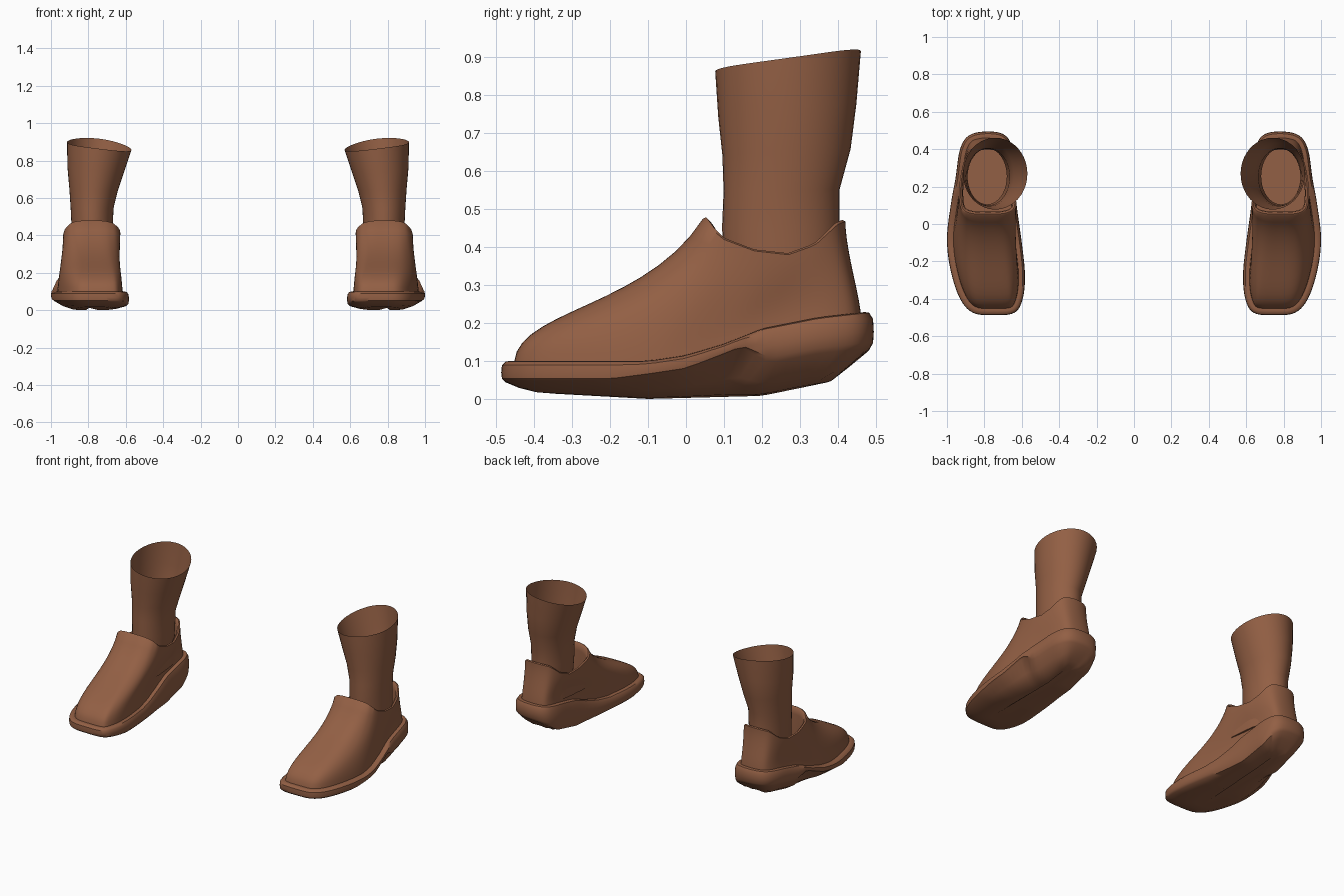
import bpy
import bmesh
import math
from mathutils import Vector

cube = bpy.data.objects.get("Cube")
if cube:
    bpy.data.objects.remove(cube, do_unlink=True)

leather = bpy.data.materials.new("brown_leather")
leather.use_nodes = True
BROWN = (0.29, 0.115, 0.058, 1)
leather.diffuse_color = BROWN
bsdf = leather.node_tree.nodes["Principled BSDF"]
bsdf.inputs["Base Color"].default_value = BROWN
bsdf.inputs["Roughness"].default_value = 0.7


def interp(table, v):
    """Linear lookup in a list of (key, value) pairs."""
    if v <= table[0][0]:
        return table[0][1]
    for (a, p), (b, q) in zip(table, table[1:]):
        if v <= b:
            return p + (q - p) * (v - a) / (b - a)
    return table[-1][1]


def smooth_loop(points, steps=5):
    """Closed Catmull-Rom curve through 2D points."""
    pts, n, out = [Vector(p) for p in points], len(points), []
    for i in range(n):
        a, b, c, d = (pts[(i + k) % n] for k in (-1, 0, 1, 2))
        for s in range(steps):
            t = s / steps
            out.append(0.5 * (2 * b + (c - a) * t + (2 * a - 5 * b + 4 * c - d) * t * t
                              + (3 * b - a - 3 * c + d) * t ** 3))
    return out


def inset(loop, dist):
    """Move a counter-clockwise 2D loop inwards."""
    out = []
    for i, p in enumerate(loop):
        tangent = (loop[(i + 1) % len(loop)] - loop[i - 1]).normalized()
        out.append(p + Vector((-tangent.y, tangent.x)) * dist)
    return out


def lift(loop, height):
    return [Vector((p.x, p.y, height(p))) for p in loop]


def loft(name, rings, angle, cap_start=False, cap_end=False):
    """Skin the rings and make a mirrored pair of objects."""
    for side, sign in (("left", 1), ("right", -1)):
        bm = bmesh.new()
        rows = [[bm.verts.new((p.x * sign, p.y, p.z)) for p in r] for r in rings]
        for lower, upper in zip(rows, rows[1:]):
            for i in range(len(lower)):
                j = (i + 1) % len(lower)
                bm.faces.new((lower[i], lower[j], upper[j], upper[i]))
        if cap_start:
            bm.faces.new(rows[0])
        if cap_end:
            bm.faces.new(rows[-1])
        bmesh.ops.recalc_face_normals(bm, faces=bm.faces)
        mesh = bpy.data.meshes.new(f"{side}_{name}")
        bm.to_mesh(mesh)
        bm.free()
        mesh.materials.append(leather)
        obj = bpy.data.objects.new(mesh.name, mesh)
        bpy.context.collection.objects.link(obj)
        bpy.ops.object.select_all(action="DESELECT")
        obj.select_set(True)
        bpy.context.view_layer.objects.active = obj
        bpy.ops.object.shade_smooth_by_angle(angle=math.radians(angle))


# Outlines of sole and collar, from toe round the outer side to the heel and back
outline = smooth_loop([
    (.75, -.487), (.86, -.475), (.93, -.40), (.98, -.25), (1.0, -.08), (.98, .1),
    (.955, .24), (.93, .4), (.88, .475), (.78, .495), (.69, .475), (.65, .4),
    (.64, .24), (.625, .08), (.6, -.1), (.583, -.27), (.595, -.40), (.64, -.475)])
collar = smooth_loop([
    (.78, .045), (.83, .045), (.875, .05), (.91, .065), (.93, .1), (.935, .18),
    (.925, .27), (.90, .36), (.86, .405), (.785, .42), (.71, .405), (.67, .36),
    (.645, .27), (.635, .18), (.63, .1), (.65, .065), (.69, .05), (.735, .045)])

# Height profiles along the shoe
FLOOR = [(-.46, .02), (-.1, 0), (.2, .008), (.38, .045), (.48, .12)]
EDGE_IN = [(-.49, .045), (-.3, .025), (0, .015), (.2, .015), (.38, .055), (.49, .13)]
EDGE_OUT = [(-.49, .045), (-.2, .045), (0, .075), (.1, .115), (.15, .135),
            (.22, .095), (.35, .12), (.49, .135)]
WELT = [(-.49, .1), (-.1, .1), (0, .115), (.1, .145), (.2, .185), (.35, .215), (.48, .23)]
COLLAR = [(.045, .475), (.07, .445), (.1, .42), (.18, .39), (.27, .38), (.34, .405),
          (.4, .46), (.42, .468)]


def floor_z(p):
    return interp(FLOOR, p.y)


def welt_z(p):
    return interp(WELT, p.y)


def collar_z(p):
    return interp(COLLAR, p.y)


def edge_z(p):
    outer = min(1, max(0, (p.x - .7) / .16))
    return interp(EDGE_IN, p.y) * (1 - outer) + interp(EDGE_OUT, p.y) * outer


def between(f):
    return lambda p: edge_z(p) * (1 - f) + welt_z(p) * f


# Sole: underside, side wall and welt
def underside(f, rise):
    ring = [Vector((p.x + (.78 - p.x) * f, p.y * (1 - f * .35))) for p in outline]
    return [Vector((q.x, q.y, floor_z(q) + rise * max(0, edge_z(p) - floor_z(p))))
            for p, q in zip(outline, ring)]


sole = [underside(.85, 0), underside(.55, .05), underside(.28, .4)]
for dist, frac in ((.012, 0), (.002, .15), (0, .45), (.002, .8), (.012, .97), (.024, 1), (.05, .98)):
    sole.append(lift(inset(outline, dist), between(frac)))
loft("sole", sole, 40, cap_start=True)

# Upper: one curve per meridian from welt to collar, then over the lip and inside
base = lift(inset(outline, .034), lambda p: welt_z(p) - .004)
shoulder = inset(outline, .042)
top = lift(collar, collar_z)
STEPS = 14
upper = []
for k in range(STEPS + 1):
    t = k / STEPS
    ring = []
    for a, s, d in zip(base, shoulder, top):
        front = min(1, max(0, (.1 - a.y) / .4))
        b = Vector((s.x, s.y, a.z + .14 * front + .07 * (1 - front)))
        reach = .7 * front + .95 * (1 - front)
        c = a.lerp(d, reach)
        c.z = .24 * front + (d.z - .08) * (1 - front)
        ring.append(a * (1 - t) ** 3 + b * 3 * t * (1 - t) ** 2
                    + c * 3 * t * t * (1 - t) + d * t ** 3)
    upper.append(ring)
for dist, drop in ((.008, -.004), (.018, .006), (.022, .04)):
    upper.append([Vector((q.x, q.y, z.z - drop)) for q, z in zip(inset(collar, dist), top)])
upper.append(lift(inset(collar, .022), lambda p: .22))
loft("shoe_upper", upper, 50, cap_end=True)

# Boot shaft: open flared tube with a slanted rim
SHAFT = [  # height, centre x, centre y, radius x, radius y
    (.28, .785, .255, .105, .15), (.45, .78, .25, .11, .155), (.55, .78, .252, .115, .153),
    (.65, .772, .265, .13, .169), (.76, .76, .267, .152, .182), (.89, .742, .269, .172, .192)]
shaft = []
for z, cx, cy, rx, ry in SHAFT:
    tilt = max(0, (z - .5) / .39)
    ring = []
    for i in range(40):
        angle = math.tau * i / 40
        dx, dy = rx * math.cos(angle), ry * math.sin(angle)
        slant = .12 * dx + .14 * dy - .4 * dx * dx
        ring.append(Vector((cx + dx, cy + dy, z + slant * tilt)))
    shaft.append(ring)
loft("boot_shaft", shaft, 60)
